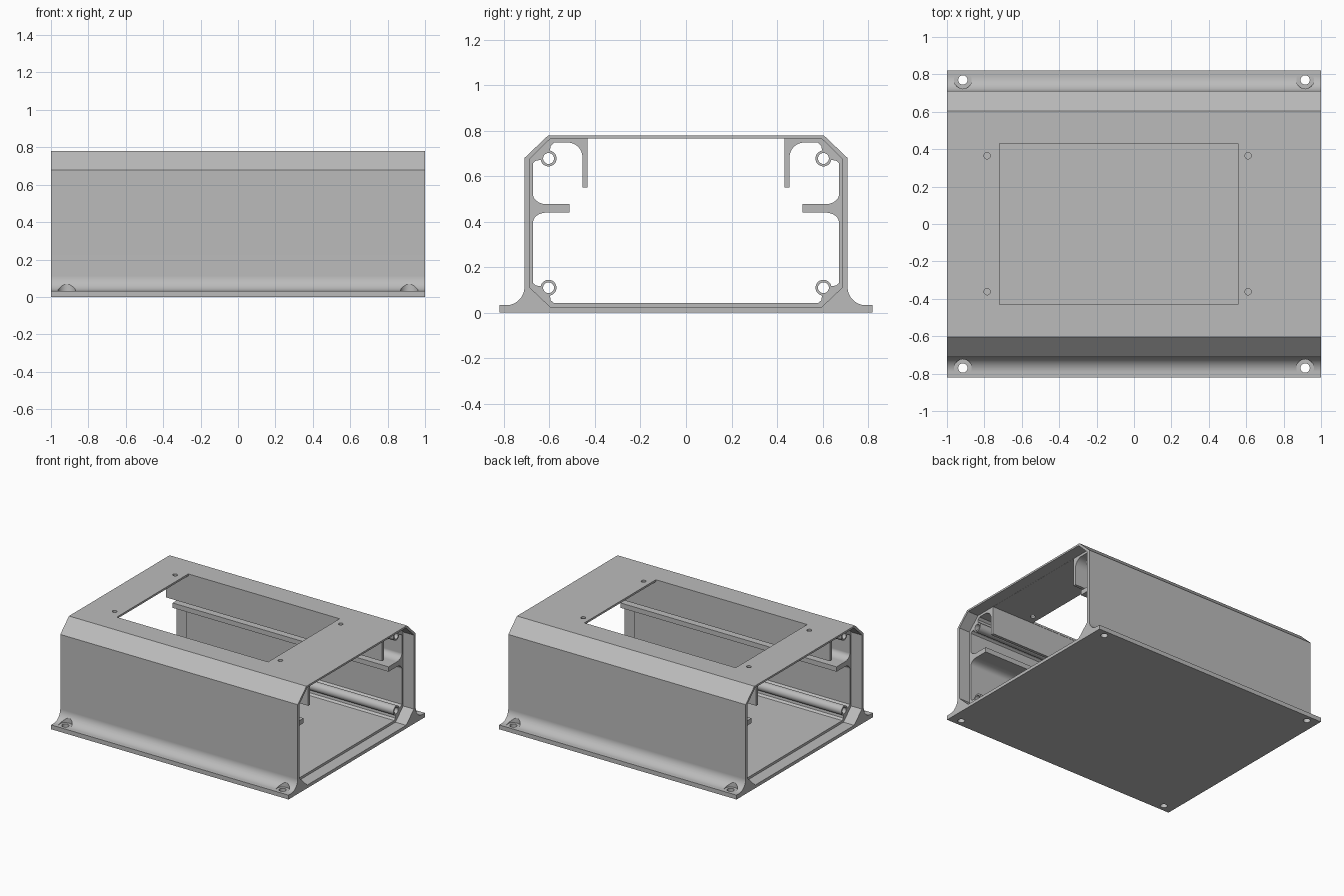
import bpy, bmesh
from math import sin, cos, radians

if "Cube" in bpy.data.objects:
    bpy.data.objects.remove(bpy.data.objects["Cube"], do_unlink=True)

grey = bpy.data.materials.new("bare grey metal")
grey.use_nodes = True
colour = (0.5, 0.5, 0.5, 1)
grey.diffuse_color = colour
grey.node_tree.nodes["Principled BSDF"].inputs["Base Color"].default_value = colour


def arc(cy, cz, ry, rz, start, end, steps=10):
    angles = [radians(start + (end - start) * i / steps) for i in range(steps + 1)]
    return [(cy + ry * cos(a), cz + rz * sin(a)) for a in angles]


def mirrored(half):
    return half + [(-y, z) for y, z in reversed(half)]


def add_mesh(name, bm):
    bmesh.ops.recalc_face_normals(bm, faces=bm.faces)
    mesh = bpy.data.meshes.new(name)
    bm.to_mesh(mesh)
    bm.free()
    mesh.materials.append(grey)
    obj = bpy.data.objects.new(name, mesh)
    bpy.context.collection.objects.link(obj)
    return obj


def extrusion(name, profile, x0, x1):
    """Extrude a closed (y, z) profile along x."""
    bm = bmesh.new()
    face = bm.faces.new([bm.verts.new((x0, y, z)) for y, z in profile])
    ext = bmesh.ops.extrude_face_region(bm, geom=[face])
    moved = [v for v in ext["geom"] if isinstance(v, bmesh.types.BMVert)]
    bmesh.ops.translate(bm, verts=moved, vec=(x1 - x0, 0, 0))
    return add_mesh(name, bm)


def drill(name, x, y, radius, z0, z1):
    """Vertical round cutter."""
    bm = bmesh.new()
    bmesh.ops.create_cone(bm, cap_ends=True, segments=32, radius1=radius,
                          radius2=radius, depth=z1 - z0)
    bmesh.ops.translate(bm, verts=bm.verts, vec=(x, y, (z0 + z1) / 2))
    return add_mesh(name, bm)


# Outer shell with chamfered top and filleted mounting flanges
outer = mirrored([(0.82, 0), (0.82, 0.033)]
                 + arc(0.79, 0.113, 0.08, 0.08, 270, 180, 14)
                 + [(0.71, 0.68), (0.605, 0.78)])
body = extrusion("extruded_enclosure", outer, -1, 1)

# Inner cavity: outlines the screw bosses, shelf rails and hanging lips
cavity = mirrored(
    [(0.58, 0.042), (0.595, 0.055)]
    + arc(0.604, 0.11, 0.035, 0.035, 260, 10, 18)
    + [(0.66, 0.12), (0.672, 0.13)]
    + arc(0.612, 0.398, 0.06, 0.042, 0, 90)
    + [(0.512, 0.44), (0.512, 0.477)]
    + arc(0.612, 0.52, 0.06, 0.043, 270, 360)
    + [(0.672, 0.658), (0.66, 0.668)]
    + arc(0.604, 0.678, 0.035, 0.035, -10, -260, 18)
    + [(0.595, 0.733), (0.58, 0.748)]
    + arc(0.52, 0.683, 0.065, 0.065, 90, 180)
    + [(0.455, 0.55), (0.432, 0.55), (0.432, 0.765)])
cutters = [extrusion("cavity_cutter", cavity, -1.1, 1.1)]

# End recesses for the cover plates
recess = mirrored([(0.595, 0.024), (0.688, 0.112), (0.688, 0.675), (0.595, 0.766)])
for x0, x1 in ((-1.1, -0.91), (0.91, 1.1)):
    cutters.append(extrusion("recess_cutter", recess, x0, x1))

# Long screw bores through the bosses
for y in (-0.604, 0.604):
    for z in (0.11, 0.678):
        bore = arc(y, z, 0.024, 0.024, 0, 345, 23)
        cutters.append(extrusion("boss_bore_cutter", bore, -1.1, 1.1))

# Display window and its four small screw holes
window = [(-0.43, 0.755), (0.43, 0.755), (0.43, 0.85), (-0.43, 0.85)]
cutters.append(extrusion("window_cutter", window, -0.72, 0.555))
for x in (-0.785, 0.61):
    for y in (-0.362, 0.365):
        cutters.append(drill("top_hole_cutter", x, y, 0.017, 0.7, 0.85))

# Counterbored mounting holes in the flanges
for x in (-0.915, 0.915):
    for y in (-0.77, 0.77):
        cutters.append(drill("flange_hole_cutter", x, y, 0.025, -0.1, 0.1))
        cutters.append(drill("flange_seat_cutter", x, y, 0.047, 0.032, 0.2))

# Cut everything, then drop the cutters
bpy.context.view_layer.objects.active = body
body.select_set(True)
for cutter in cutters:
    cutter.hide_render = True
    cut = body.modifiers.new("cut", "BOOLEAN")
    cut.operation = "DIFFERENCE"
    cut.solver = "EXACT"
    cut.object = cutter
    bpy.ops.object.modifier_apply(modifier=cut.name)
for cutter in cutters:
    bpy.data.objects.remove(cutter, do_unlink=True)

# Smooth fillets, crisp flats
bpy.ops.object.shade_smooth_by_angle(angle=radians(25))
weighted = body.modifiers.new("weighted normals", "WEIGHTED_NORMAL")
weighted.keep_sharp = True
